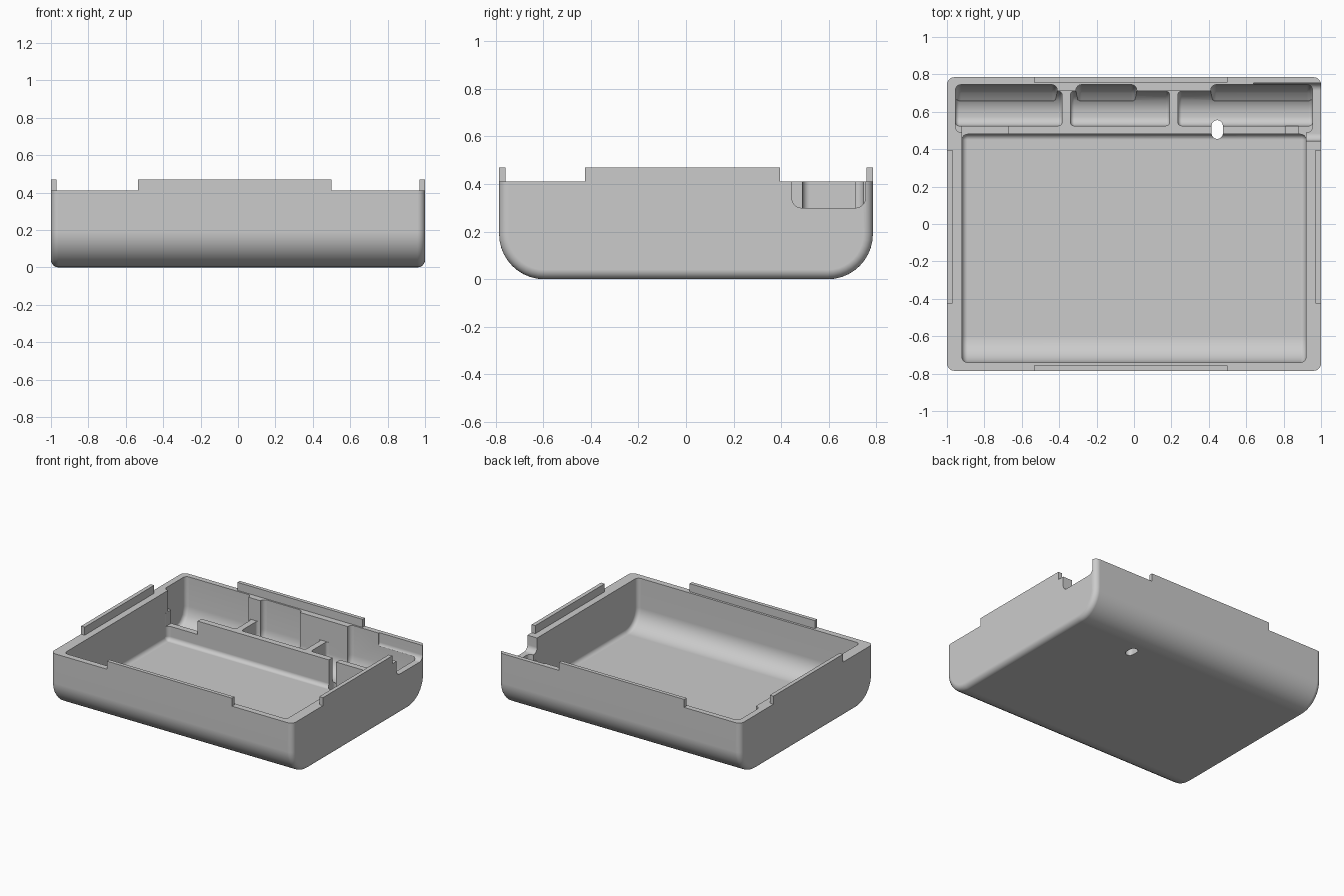
import bpy, bmesh, math
from mathutils import Vector

cube = bpy.data.objects.get("Cube")
if cube:
    bpy.data.objects.remove(cube, do_unlink=True)

TOP, RIM, FLOOR, WALL_TOP, HIGH = 0.47, 0.41, 0.045, 0.25, 0.7


def fillet(points, steps=10):
    """Outline of (u, v, radius) corners with the corners rounded."""
    out = []
    for i, (u, v, r) in enumerate(points):
        p = Vector((u, v))
        if r == 0:
            out.append(p)
            continue
        a = (Vector(points[i - 1][:2]) - p).normalized()
        b = (Vector(points[(i + 1) % len(points)][:2]) - p).normalized()
        centre = p + (a + b) * r
        for k in range(steps + 1):
            t = k / steps * math.pi / 2
            out.append(centre - b * r * math.cos(t) - a * r * math.sin(t))
    return out


def prism(name, points, lo, hi, axis="x", bevel=0):
    """Extrude an outline along x (outline in y, z) or z (outline in x, y)."""
    place = (lambda p, h: (h, p.x, p.y)) if axis == "x" else (lambda p, h: (p.x, p.y, h))
    bm = bmesh.new()
    outline = fillet(points)
    ends = [bm.faces.new([bm.verts.new(place(p, h)) for p in outline]) for h in (lo, hi)]
    rim = list({e for f in ends for e in f.edges})
    n = len(outline)
    for i in range(n):
        j = (i + 1) % n
        bm.faces.new([ends[0].verts[i], ends[0].verts[j], ends[1].verts[j], ends[1].verts[i]])
    bmesh.ops.recalc_face_normals(bm, faces=bm.faces)
    if bevel:
        bmesh.ops.bevel(bm, geom=rim, offset=bevel, segments=6, profile=0.5,
                        affect="EDGES", clamp_overlap=False)
    mesh = bpy.data.meshes.new(name)
    bm.to_mesh(mesh)
    bm.free()
    obj = bpy.data.objects.new(name, mesh)
    bpy.context.collection.objects.link(obj)
    return obj


def rect(u0, u1, v0, v1, r=0):
    return [(u0, v0, r), (u1, v0, r), (u1, v1, r), (u0, v1, r)]


def cut(cutter):
    cutter.hide_render = True
    mod = tray.modifiers.new("cut", "BOOLEAN")
    mod.operation, mod.solver, mod.object = "DIFFERENCE", "EXACT", cutter
    bpy.context.view_layer.objects.active = tray
    bpy.ops.object.modifier_apply(modifier=mod.name)
    bpy.data.objects.remove(cutter, do_unlink=True)


def cut_box(x0, x1, y0, y1, z0, z1=HIGH, r=0):
    cut(prism("cutter", rect(x0, x1, y0, y1, r), z0, z1, "z"))


def trough(y0, y1, r_front, r_back):
    return [(y0, FLOOR, r_front), (y1, FLOOR, r_back), (y1, HIGH, 0), (y0, HIGH, 0)]


# Outer body with broad rounded front and back undersides
tray = prism("case_tray", [(-0.785, 0, 0.19), (0.785, 0, 0.19), (0.785, 0.6, 0), (-0.785, 0.6, 0)],
             -1, 1, bevel=0.04)

# Level the top, then leave four thin locating lips above the rim
cut_box(-1.1, 1.1, -0.9, 0.9, TOP)
cut_box(-0.97, 0.97, -0.757, 0.757, RIM)
for x0, x1 in ((-1.1, -0.535), (0.5, 1.1)):
    for y0, y1 in ((-0.9, -0.425), (0.395, 0.9)):
        cut_box(x0, x1, y0, y1, RIM)

# Main compartment
cut(prism("cutter", trough(-0.74, 0.48, 0.145, 0.03), -0.92, 0.92, bevel=0.03))

# Rear bays between dividers
for x0, x1 in ((-0.955, -0.385), (-0.34, 0.19), (0.235, 0.955)):
    cut(prism("cutter", trough(0.525, 0.71, 0.05, 0.12), x0, x1, bevel=0.02))

# Deeper recesses in the back wall
for x0, x1 in ((-0.955, -0.41), (-0.31, 0.015), (0.41, 0.955)):
    cut(prism("cutter", [(0.64, 0.1, 0), (0.66, 0.058, 0), (0.7, 0.085, 0), (0.73, 0.125, 0),
                         (0.745, 0.19, 0), (0.745, HIGH, 0), (0.64, HIGH, 0)],
              x0, x1, bevel=0.03))

# Lower the partition and dividers below the rim
cut_box(-0.955, 0.955, 0.49, 0.71, WALL_TOP, r=0.03)
cut_box(-0.92, 0.92, 0.44, 0.6, WALL_TOP)

# Wire gaps in the partition
cut_box(-0.92, -0.67, 0.46, 0.55, 0.15)
cut_box(0.81, 0.88, 0.46, 0.55, 0.12)

# Port notch through the left side
cut(prism("cutter", [(0.445, 0.3, 0.04), (0.753, 0.3, 0.04), (0.753, HIGH, 0), (0.445, HIGH, 0)],
          0.64, 1.1))

# Oblong hole through the partition and floor
cut_box(0.415, 0.475, 0.455, 0.555, -0.1, r=0.0299)

# Material and shading
grey = bpy.data.materials.new("light_grey_plastic")
grey.use_nodes = True
colour = (0.6, 0.6, 0.6, 1)
grey.diffuse_color = colour
grey.node_tree.nodes["Principled BSDF"].inputs["Base Color"].default_value = colour
tray.data.materials.clear()
tray.data.materials.append(grey)
for face in tray.data.polygons:
    face.material_index = 0

bpy.ops.object.select_all(action="DESELECT")
tray.select_set(True)
bpy.context.view_layer.objects.active = tray
bpy.ops.object.shade_smooth_by_angle(angle=math.radians(30))
normals = tray.modifiers.new("flat_face_normals", "WEIGHTED_NORMAL")
normals.keep_sharp = True
